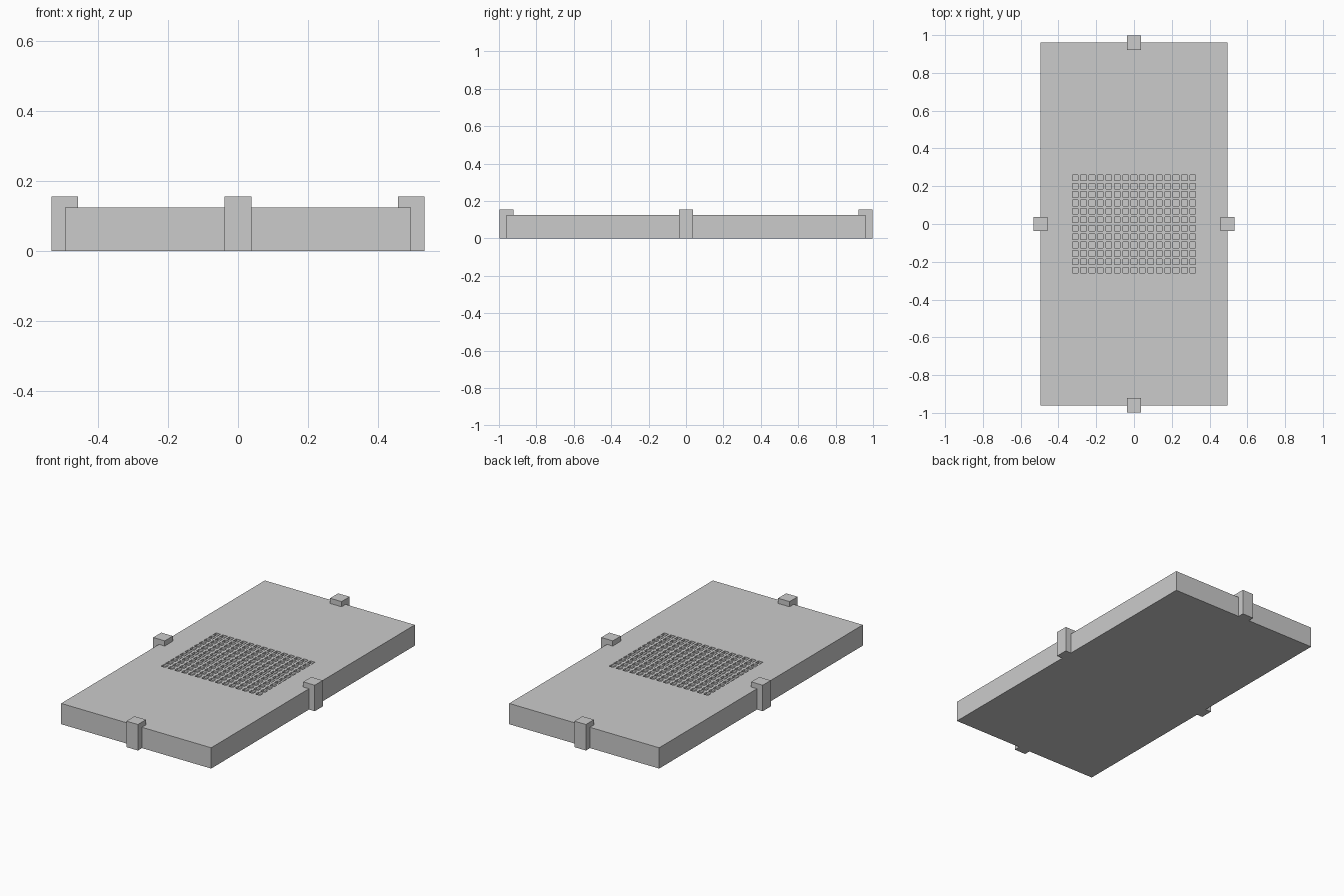
import bpy

if "Cube" in bpy.data.objects:
    bpy.data.objects.remove(bpy.data.objects["Cube"])

grey = bpy.data.materials.new("plain_grey")
grey.use_nodes = True
grey.diffuse_color = (0.6, 0.6, 0.6, 1)
grey.node_tree.nodes["Principled BSDF"].inputs["Base Color"].default_value = (0.6, 0.6, 0.6, 1)

HALF_X, HALF_Y, TOP = 0.495, 0.96, 0.124
CLIP_TOP, CLIP_HALF, CLIP_OUT, CLIP_LIP = 0.155, 0.038, 0.038, 0.038


def box(name, low, high):
    """Axis-aligned box between two corners."""
    bpy.ops.mesh.primitive_cube_add(size=1)
    ob = bpy.context.object
    ob.name = name
    for v in ob.data.vertices:
        v.co = [high[i] if v.co[i] > 0 else low[i] for i in range(3)]
    ob.data.materials.append(grey)
    return ob


def clip(name, axis, side):
    """L-shaped clip: a leg outside the slab and a lip over its top edge."""
    edge = (HALF_X, HALF_Y)[axis]
    inner, outer = edge - CLIP_LIP, edge + CLIP_OUT
    profile = [(outer, 0), (outer, CLIP_TOP), (inner, CLIP_TOP),
               (inner, TOP), (edge, TOP), (edge, 0)]
    n = len(profile)
    verts = []
    for across in (-CLIP_HALF, CLIP_HALF):
        for out, z in profile:
            verts.append((side * out, across, z) if axis == 0 else (across, side * out, z))
    faces = [list(range(n)), list(range(n, 2 * n))]
    faces += [[i, (i + 1) % n, (i + 1) % n + n, i + n] for i in range(n)]
    mesh = bpy.data.meshes.new(name)
    mesh.from_pydata(verts, [], faces)
    ob = bpy.data.objects.new(name, mesh)
    bpy.context.collection.objects.link(ob)
    mesh.materials.append(grey)
    bpy.context.view_layer.objects.active = ob
    bpy.ops.object.select_all(action='DESELECT')
    ob.select_set(True)
    bpy.ops.object.mode_set(mode='EDIT')
    bpy.ops.mesh.select_all(action='SELECT')
    bpy.ops.mesh.normals_make_consistent(inside=False)
    bpy.ops.object.mode_set(mode='OBJECT')


# Slab with a central grid of small square recesses
slab = box("slab", (-HALF_X, -HALF_Y, 0), (HALF_X, HALF_Y, TOP))
COLS, ROWS, PITCH, HOLE, DEPTH = 15, 12, 0.0445, 0.03, 0.012
x0 = -(COLS - 1) * PITCH / 2 - HOLE / 2
y0 = -(ROWS - 1) * PITCH / 2 - HOLE / 2
cutter = box("recess_cutter", (x0, y0, TOP - DEPTH), (x0 + HOLE, y0 + HOLE, TOP + 0.05))
for count, step in ((COLS, (PITCH, 0, 0)), (ROWS, (0, PITCH, 0))):
    array = cutter.modifiers.new("repeat", 'ARRAY')
    array.count = count
    array.use_relative_offset = False
    array.use_constant_offset = True
    array.constant_offset_displace = step
cutter.hide_render = True
cutter.hide_set(True)
cut = slab.modifiers.new("recesses", 'BOOLEAN')
cut.object = cutter
cut.operation = 'DIFFERENCE'
cut.solver = 'EXACT'

# Four edge clips
clip("front_clip", 1, -1)
clip("back_clip", 1, 1)
clip("left_clip", 0, 1)
clip("right_clip", 0, -1)
